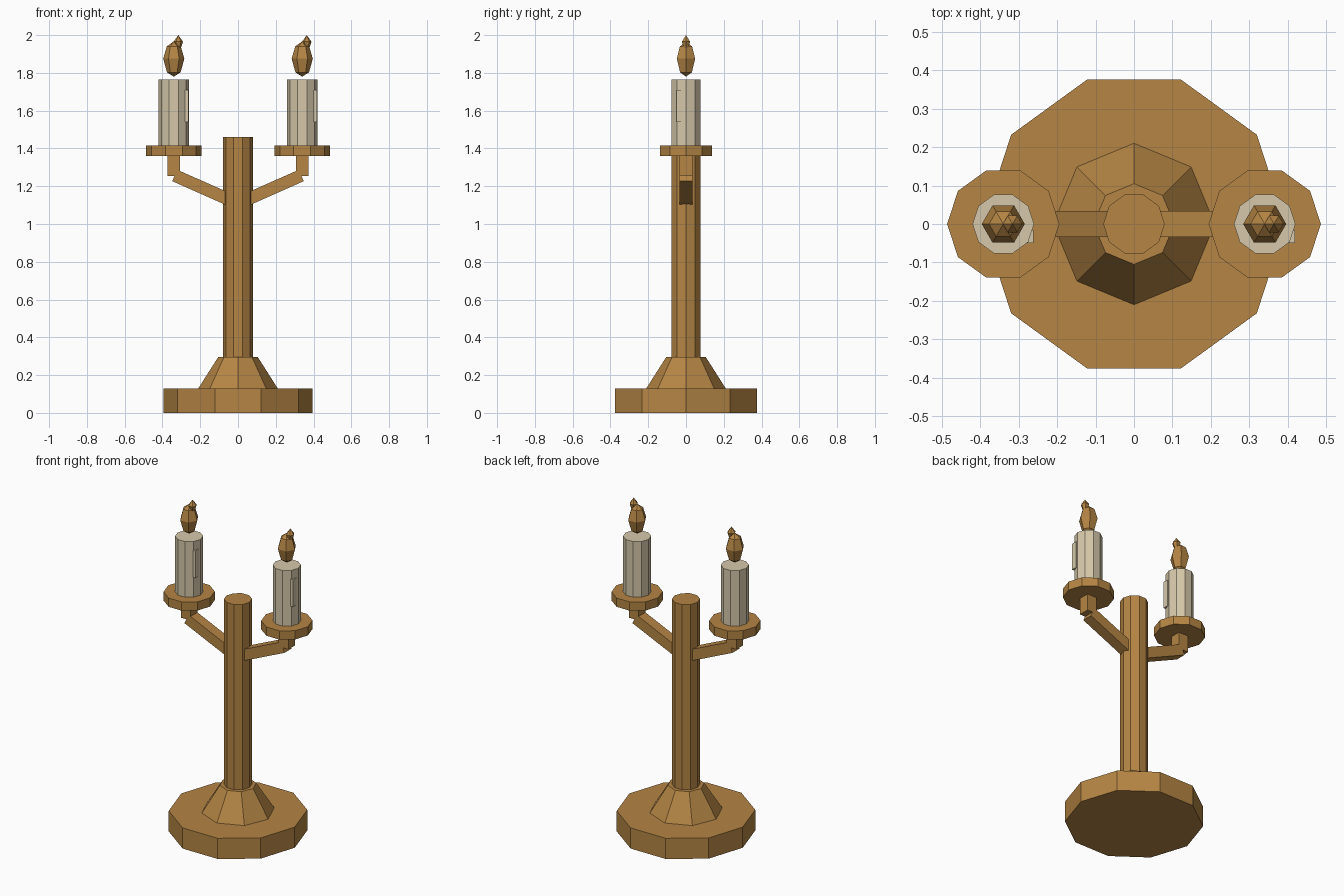
import bpy, bmesh, math
from mathutils import Vector

if "Cube" in bpy.data.objects:
    bpy.data.objects.remove(bpy.data.objects["Cube"])


def material(name, rgb):
    m = bpy.data.materials.new(name)
    m.diffuse_color = (*rgb, 1)
    m.use_nodes = True
    m.node_tree.nodes["Principled BSDF"].inputs["Base Color"].default_value = m.diffuse_color
    return m


BRONZE = material("warm bronze", (0.46, 0.235, 0.058))
WAX = material("cream wax", (0.67, 0.58, 0.40))


def finish(name, bm, mat):
    bmesh.ops.recalc_face_normals(bm, faces=bm.faces)
    me = bpy.data.meshes.new(name)
    bm.to_mesh(me)
    bm.free()
    me.materials.append(mat)
    ob = bpy.data.objects.new(name, me)
    bpy.context.collection.objects.link(ob)
    return ob


def lathe(name, profile, sides, mat, x=0, turn=0.0):
    """Stack of flat-sided rings from (radius, z) pairs; radius 0 makes a point."""
    bm = bmesh.new()
    rings = []
    for r, z in profile:
        if r == 0:
            rings.append([bm.verts.new((x, 0, z))])
        else:
            angles = [turn + math.tau * i / sides for i in range(sides)]
            rings.append([bm.verts.new((x + r * math.cos(a), r * math.sin(a), z)) for a in angles])
    for a, b in zip(rings, rings[1:]):
        for i in range(sides):
            j = (i + 1) % sides
            loop = [a[i % len(a)], a[j % len(a)], b[j % len(b)], b[i % len(b)]]
            bm.faces.new(list(dict.fromkeys(loop)))
    for ring in (rings[0], rings[-1]):
        if len(ring) > 1:
            bm.faces.new(ring)
    return finish(name, bm, mat)


def box(name, lo, hi, mat):
    bm = bmesh.new()
    bmesh.ops.create_cube(bm, size=1)
    lo, hi = Vector(lo), Vector(hi)
    for v in bm.verts:
        v.co = (lo + hi) / 2 + v.co * (hi - lo)
    return finish(name, bm, mat)


# Stand
lathe("base", [(0.395, 0), (0.395, 0.13)], 10, BRONZE)
lathe("base_collar", [(0.21, 0.13), (0.105, 0.295)], 8, BRONZE, turn=math.pi / 8 * 2)
lathe("pole", [(0.08, 0.13), (0.08, 1.46)], 10, BRONZE)

for side, s in (("left", -1), ("right", 1)):
    cx = 0.34 * s

    # Sloping arm and upright under the dish
    start, end = Vector((0.04, 0, 1.126)), Vector((0.335, 0, 1.257))
    arm = box(f"{side}_arm", (0, -0.034, -0.033), ((end - start).length, 0.034, 0.033), BRONZE)
    tilt = math.atan2(end.z - start.z, end.x - start.x)
    arm.location = (start.x * s, 0, start.z)
    arm.rotation_euler = (0, -tilt if s > 0 else tilt - math.pi, 0)
    box(f"{side}_upright", (cx - 0.034, -0.034, 1.255), (cx + 0.034, 0.034, 1.37), BRONZE)

    # Dish, candle and wax drip
    lathe(f"{side}_dish", [(0.146, 1.36), (0.146, 1.415)], 10, BRONZE, cx)
    lathe(f"{side}_candle", [(0.08, 1.415), (0.08, 1.765)], 10, WAX, cx)
    box(f"{side}_drip", (cx + 0.055, -0.05, 1.54), (cx + 0.079, -0.015, 1.71), WAX)

    # Flame body with an offset tip
    lathe(f"{side}_flame", [(0, 1.78), (0.036, 1.803), (0.056, 1.875), (0.037, 1.94), (0, 1.967)],
          6, BRONZE, cx)
    lathe(f"{side}_flame_tip", [(0, 1.89), (0.025, 1.965), (0, 2.0)], 6, BRONZE, cx + 0.024)
